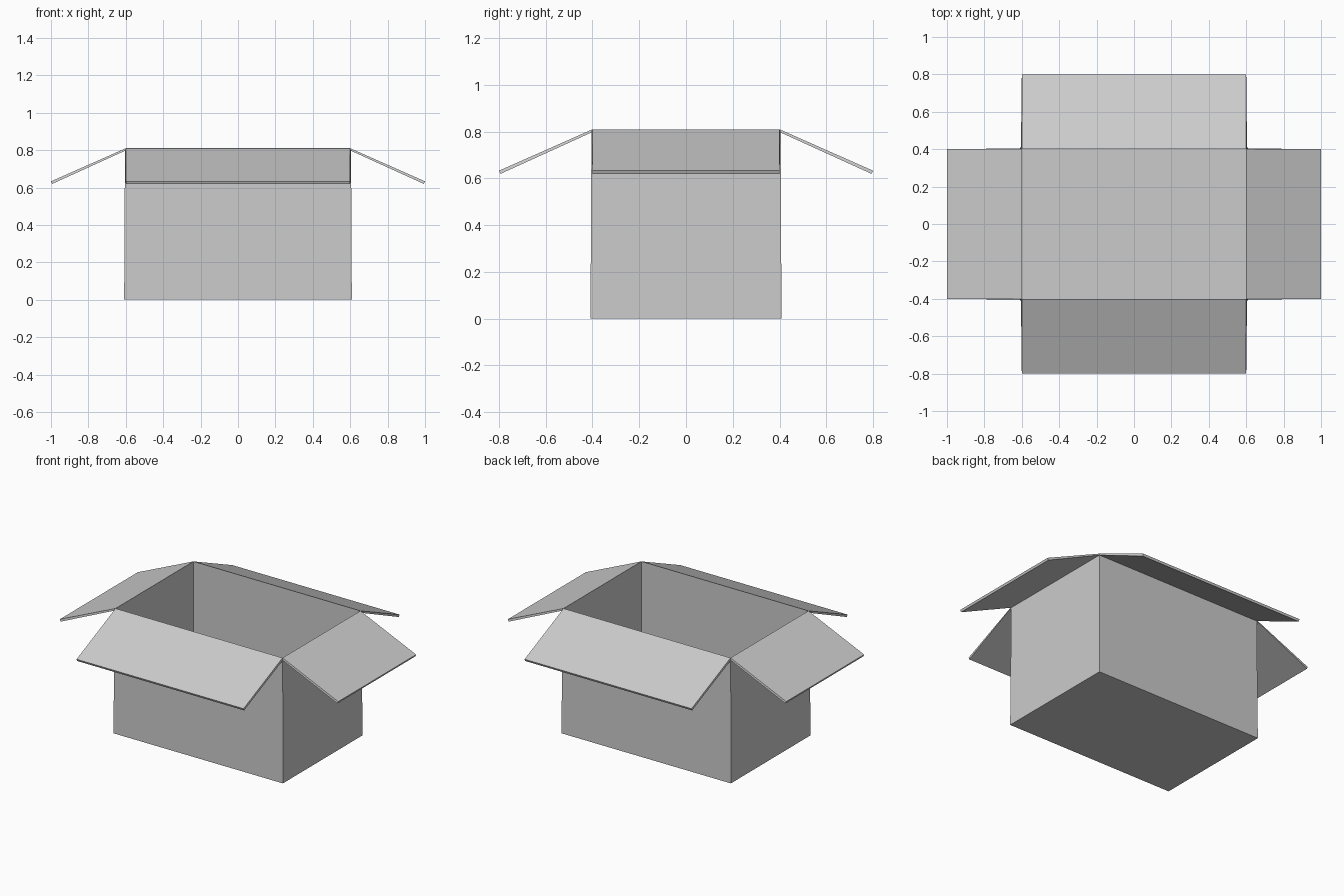
import bpy, bmesh
from mathutils import Vector

cube = bpy.data.objects.get("Cube")
if cube:
    bpy.data.objects.remove(cube, do_unlink=True)

HALF_X, HALF_Y = 0.6, 0.4       # inside of the box
FLOOR, RIM = 0.009, 0.81        # inner floor and top rim heights
REACH, DROP = 0.4, 0.177        # how far each flap extends out and down
BOARD = 0.015                   # cardboard thickness

# Single cardboard colour
card = bpy.data.materials.new("plain_grey_card")
card.use_nodes = True
grey = (0.6, 0.6, 0.6, 1.0)
card.diffuse_color = grey
bsdf = next(n for n in card.node_tree.nodes if n.type == 'BSDF_PRINCIPLED')
bsdf.inputs["Base Color"].default_value = grey


def extrude(bm, edges, offset):
    """Extrude edges by an offset and return the new edges."""
    geom = bmesh.ops.extrude_edge_only(bm, edges=edges)["geom"]
    verts = [g for g in geom if isinstance(g, bmesh.types.BMVert)]
    bmesh.ops.translate(bm, verts=verts, vec=offset)
    return [e for e in bm.edges if e.verts[0] in verts and e.verts[1] in verts]


bm = bmesh.new()

# Floor
bmesh.ops.create_grid(bm, x_segments=1, y_segments=1, size=1)
bmesh.ops.scale(bm, verts=bm.verts, vec=(HALF_X, HALF_Y, 1))
bmesh.ops.translate(bm, verts=bm.verts, vec=(0, 0, FLOOR))

# Four walls
rim_edges = extrude(bm, list(bm.edges), Vector((0, 0, RIM - FLOOR)))

# Four open flaps, each folded outward from its own rim edge
for edge in rim_edges:
    middle = (edge.verts[0].co + edge.verts[1].co) / 2
    outward = Vector((middle.x, middle.y, 0)).normalized()
    extrude(bm, [edge], outward * REACH - Vector((0, 0, DROP)))

# Make the normals face the inside, so the board thickens outward
bmesh.ops.recalc_face_normals(bm, faces=bm.faces)
floor = min(bm.faces, key=lambda f: f.calc_center_median().z)
if floor.normal.z < 0:
    bmesh.ops.reverse_faces(bm, faces=bm.faces)

mesh = bpy.data.meshes.new("open_box")
bm.to_mesh(mesh)
bm.free()
mesh.materials.append(card)
box = bpy.data.objects.new("open_box", mesh)
bpy.context.collection.objects.link(box)

# Board thickness
solid = box.modifiers.new("board_thickness", 'SOLIDIFY')
solid.thickness = BOARD
solid.offset = -1
